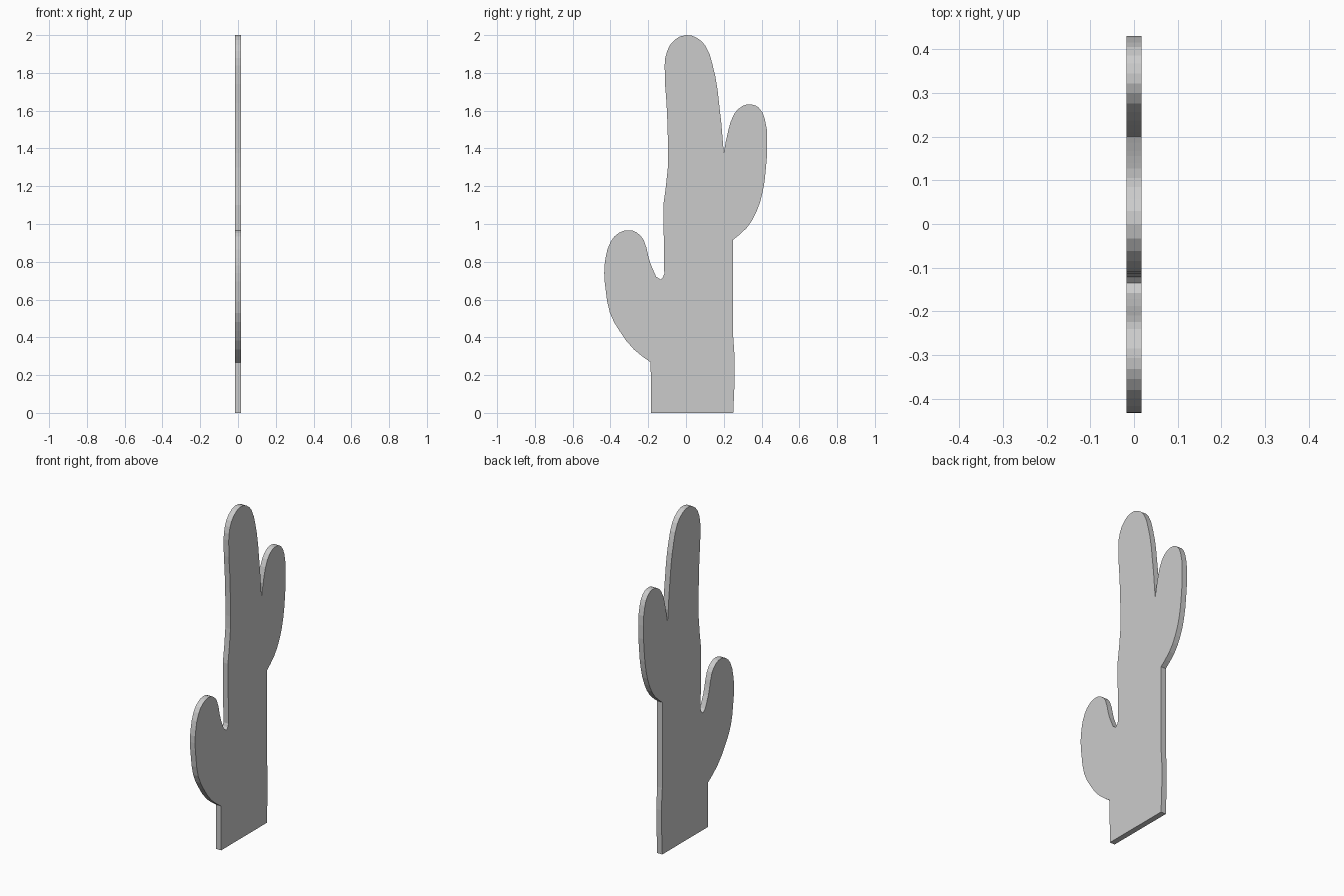
import bpy, bmesh
from math import radians

if "Cube" in bpy.data.objects:
    bpy.data.objects.remove(bpy.data.objects["Cube"])

# Outline sections (y, z); each section starts at a sharp corner and is smooth after it
sections = [
    [(-0.185, 0)],                                                  # base left
    [(-0.187, 0.268), (-0.275, 0.335), (-0.352, 0.434), (-0.403, 0.53), (-0.425, 0.65),
     (-0.433, 0.74), (-0.426, 0.82), (-0.398, 0.908), (-0.355, 0.953), (-0.307, 0.967),
     (-0.264, 0.957), (-0.224, 0.915), (-0.2, 0.832), (-0.172, 0.752),
     (-0.135, 0.706)],                                              # left arm
    [(-0.115, 0.737)],                                              # left crook
    [(-0.12, 1.1), (-0.096, 1.3), (-0.096, 1.45), (-0.103, 1.64), (-0.113, 1.84),
     (-0.1, 1.915), (-0.062, 1.973), (0, 2.0), (0.058, 1.985), (0.105, 1.94),
     (0.14, 1.845), (0.167, 1.71)],                                 # trunk and tip
    [(0.2, 1.377), (0.225, 1.5), (0.257, 1.585), (0.3, 1.625), (0.345, 1.633),
     (0.386, 1.615), (0.416, 1.56), (0.43, 1.447), (0.422, 1.285), (0.405, 1.166),
     (0.373, 1.065), (0.322, 0.98)],                                # right arm
    [(0.25, 0.917)],
    [(0.25, 0.4), (0.258, 0.27)],                                   # base right
    [(0.25, 0)],
]
points = [(p, i == 0) for s in sections for i, p in enumerate(s)]

# Filled, extruded curve for the flat cactus board
curve = bpy.data.curves.new("cactus_board", 'CURVE')
curve.dimensions = '2D'
curve.fill_mode = 'BOTH'
curve.extrude = 0.017
curve.resolution_u = 2
spline = curve.splines.new('BEZIER')
spline.bezier_points.add(len(points) - 1)
spline.use_cyclic_u = True
for bp, ((y, z), corner) in zip(spline.bezier_points, points):
    bp.co = (y, z, 0)
    bp.handle_left_type = bp.handle_right_type = 'VECTOR' if corner else 'AUTO'

board = bpy.data.objects.new("cactus_board", curve)
bpy.context.collection.objects.link(board)
board.rotation_euler = (radians(90), 0, radians(90))

# Turn into a closed flat-shaded mesh
bpy.context.view_layer.objects.active = board
board.select_set(True)
bpy.ops.object.convert(target='MESH')
bpy.ops.object.transform_apply(rotation=True)
bm = bmesh.new()
bm.from_mesh(board.data)
bmesh.ops.remove_doubles(bm, verts=bm.verts, dist=0.0005)
bmesh.ops.recalc_face_normals(bm, faces=bm.faces)
for f in bm.faces:
    f.smooth = False
bm.to_mesh(board.data)
bm.free()
